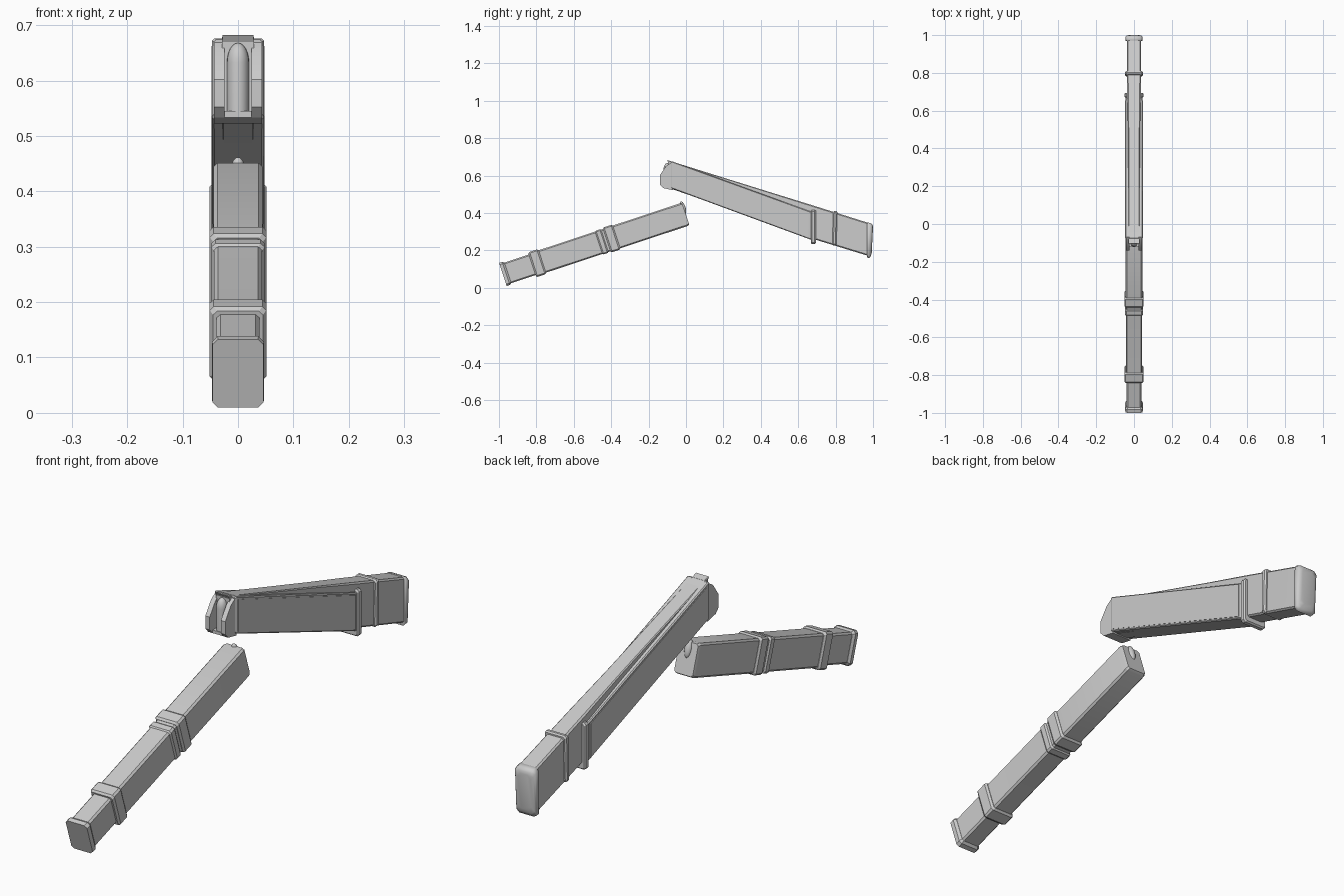
import bpy, bmesh, math
from mathutils import Vector

if "Cube" in bpy.data.objects:
    bpy.data.objects.remove(bpy.data.objects["Cube"])

grey = bpy.data.materials.new("light grey")
grey.diffuse_color = (0.6, 0.6, 0.6, 1)
grey.use_nodes = True
grey.node_tree.nodes["Principled BSDF"].inputs["Base Color"].default_value = grey.diffuse_color


def finish(bm, name, smooth=30):
    bmesh.ops.recalc_face_normals(bm, faces=bm.faces)
    me = bpy.data.meshes.new(name)
    bm.to_mesh(me)
    bm.free()
    me.materials.append(grey)
    ob = bpy.data.objects.new(name, me)
    bpy.context.collection.objects.link(ob)
    bpy.ops.object.select_all(action='DESELECT')
    ob.select_set(True)
    bpy.context.view_layer.objects.active = ob
    bpy.ops.object.shade_smooth_by_angle(angle=math.radians(smooth))
    return ob


def loft(name, sections, smooth=20):
    """Chamfered box sections: (top yz, bottom yz, half width, chamfer)."""
    bm = bmesh.new()
    rings = []
    for top, bot, w, c in sections:
        a, b = Vector((0, *top)), Vector((0, *bot))
        h = (a - b).length
        d = (a - b) / h
        pts = [(w - c, h), (w, h - c), (w, c), (w - c, 0),
               (c - w, 0), (-w, c), (-w, h - c), (c - w, h)]
        rings.append([bm.verts.new(b + d * s + Vector((x, 0, 0))) for x, s in pts])
    for r, q in zip(rings, rings[1:]):
        for i in range(8):
            j = (i + 1) % 8
            bm.faces.new((r[i], r[j], q[j], q[i]))
    bm.faces.new(rings[0])
    bm.faces.new(rings[-1])
    return finish(bm, name, smooth)


def slab(name, profile, x0, x1):
    """Side profile in y, z extruded from x0 to x1."""
    bm = bmesh.new()
    a = [bm.verts.new((x0, y, z)) for y, z in profile]
    b = [bm.verts.new((x1, y, z)) for y, z in profile]
    bm.faces.new(a)
    bm.faces.new(b)
    for i in range(len(a)):
        j = (i + 1) % len(a)
        bm.faces.new((a[i], a[j], b[j], b[i]))
    return finish(bm, name)


# ---- lower arm, tilted up towards the back ----
ang = math.radians(18.3)
u = Vector((math.cos(ang), math.sin(ang)))
n = Vector((-u.y, u.x))
start = Vector((-0.979, 0.071))


def tilted(t, up, w, c=0.007, down=None):
    p = start + u * t
    return (p + n * up, p - n * (up if down is None else down), w, c)


def band(name, t0, t1, h, w):
    e = 0.008
    loft(name, [tilted(t0, h - 0.006, w - 0.006), tilted(t0 + e, h, w),
                tilted(t1 - e, h, w), tilted(t1, h - 0.006, w - 0.006)])


loft("lower_arm_body", [tilted(0.02, 0.058, 0.039), tilted(0.19, 0.058, 0.039),
                        tilted(0.20, 0.063, 0.043), tilted(0.60, 0.063, 0.043),
                        tilted(0.62, 0.064, 0.044), tilted(1.018, 0.064, 0.044),
                        tilted(1.03, 0.060, 0.040)])
loft("lower_arm_front_cap", [tilted(0.0, 0.065, 0.046, 0.010), tilted(0.018, 0.065, 0.047, 0.010),
                             tilted(0.028, 0.058, 0.040)])
band("lower_front_band", 0.165, 0.222, 0.070, 0.051)
band("lower_middle_band_front", 0.538, 0.575, 0.067, 0.048)
band("lower_middle_band_back", 0.585, 0.64, 0.070, 0.051)

# rounded hinge tongue on the rear end of the lower arm
bm = bmesh.new()
bmesh.ops.create_uvsphere(bm, u_segments=16, v_segments=10, radius=1)
base = start + u * 1.026
for v in bm.verts:
    x, s, t = v.co
    p = base + u * (s * 0.014) + n * (0.036 + t * 0.036)
    v.co = (x * 0.015, p.x, p.y)
finish(bm, "hinge_tongue", 60)

# ---- upper arm, sloping down towards the back ----
loft("upper_arm_spine", [((-0.095, 0.681), (-0.095, 0.535), 0.029, 0.003),
                         ((0.45, 0.511), (0.45, 0.345), 0.031, 0.004),
                         ((0.68, 0.440), (0.67, 0.264), 0.036, 0.006),
                         ((0.985, 0.344), (0.97, 0.172), 0.038, 0.006)])
loft("side_panel_block", [((-0.080, 0.674), (-0.080, 0.536), 0.043, 0.004),
                          ((-0.074, 0.676), (-0.074, 0.530), 0.047, 0.004),
                          ((0.665, 0.408), (0.665, 0.258), 0.045, 0.004),
                          ((0.672, 0.402), (0.672, 0.260), 0.043, 0.004)])

# raised face plates on both flanks
for s in (-1, 1):
    plate = [(-0.066, 0.662), (0.655, 0.403), (0.655, 0.270), (-0.066, 0.536)]
    slab("flank_plate", plate, s * 0.044, s * 0.0478)


def collar(name, y0, y1, top, bot, w, lean=0.0):
    e, m = 0.006, 0.005
    loft(name, [((y0 + lean, top - m), (y0, bot + m), w - m, 0.006),
                ((y0 + e + lean, top), (y0 + e, bot), w, 0.008),
                ((y1 - e + lean, top), (y1 - e, bot), w, 0.008),
                ((y1 + lean, top - m), (y1, bot + m), w - m, 0.006)])


collar("panel_end_flange", 0.668, 0.694, 0.417, 0.234, 0.051)
collar("upper_band", 0.782, 0.804, 0.410, 0.226, 0.047, 0.005)

# softly domed rear cap
loft("rear_cap", [((0.968, 0.346), (0.968, 0.168), 0.038, 0.008),
                  ((0.973, 0.350), (0.970, 0.160), 0.044, 0.010),
                  ((0.992, 0.343), (0.982, 0.160), 0.044, 0.012),
                  ((0.998, 0.335), (0.989, 0.172), 0.039, 0.014),
                  ((1.0, 0.325), (0.993, 0.185), 0.028, 0.014)], 60)

# forked nose: two cheeks, a hood and a floor
cheek = [(-0.07, 0.675), (-0.105, 0.652), (-0.14, 0.602), (-0.14, 0.552),
         (-0.122, 0.533), (-0.07, 0.522)]
for s in (-1, 1):
    slab("nose_cheek", cheek, s * 0.024, s * 0.043)
slab("nose_hood", [(-0.102, 0.682), (-0.06, 0.668), (-0.06, 0.655), (-0.094, 0.668)], -0.028, 0.028)
slab("nose_floor", [(-0.122, 0.545), (-0.07, 0.545), (-0.07, 0.522), (-0.122, 0.533)], -0.025, 0.025)

# domed pin between the cheeks
bm = bmesh.new()
bmesh.ops.create_uvsphere(bm, u_segments=20, v_segments=12, radius=1)
for v in bm.verts:
    x, y, z = v.co
    zz = 0.632 + 0.036 * z if z > 0.01 else (0.632 if z > -0.01 else 0.54)
    r = 1 if z < -0.01 else math.sqrt(max(0, 1 - z * z))
    k = math.hypot(x, y) or 1
    v.co = (x / k * r * 0.020, -0.098 + y / k * r * 0.022, zz)
finish(bm, "nose_pin", 50)
